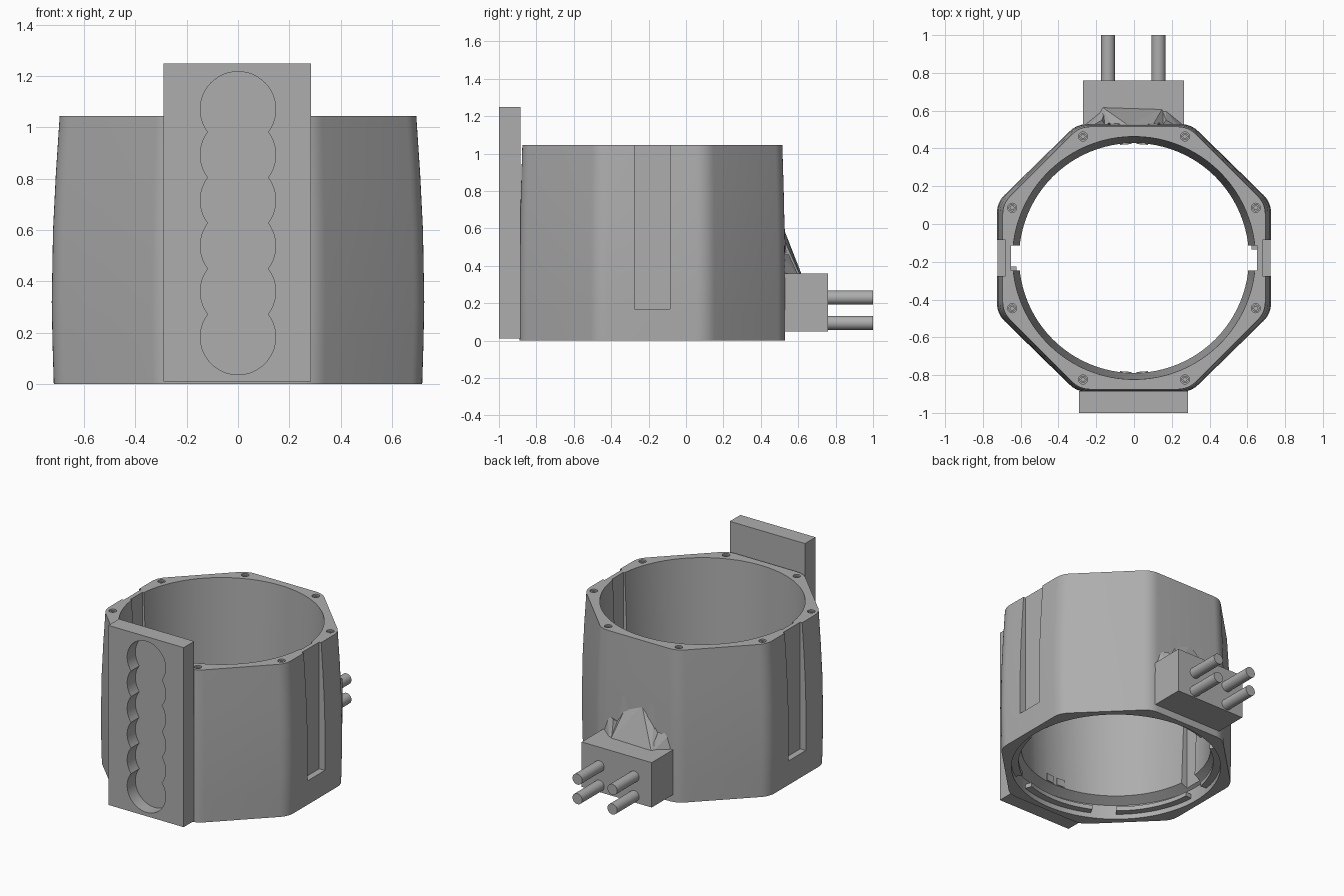
import bpy, bmesh, math
from mathutils import Vector, Matrix

if "Cube" in bpy.data.objects:
    bpy.data.objects.remove(bpy.data.objects["Cube"])

CY = -0.18          # centre of the sleeve in y
TOP = 1.045

grey = bpy.data.materials.new("mid grey")
grey.diffuse_color = (0.42, 0.42, 0.42, 1)
grey.use_nodes = True
grey.node_tree.nodes["Principled BSDF"].inputs["Base Color"].default_value = grey.diffuse_color


def make(name, bm, smooth=False):
    bmesh.ops.recalc_face_normals(bm, faces=bm.faces)
    me = bpy.data.meshes.new(name)
    bm.to_mesh(me)
    bm.free()
    me.materials.append(grey)
    ob = bpy.data.objects.new(name, me)
    bpy.context.collection.objects.link(ob)
    if smooth:
        soften(ob)
    return ob


def soften(ob):
    bpy.ops.object.select_all(action='DESELECT')
    ob.select_set(True)
    bpy.context.view_layer.objects.active = ob
    bpy.ops.object.shade_smooth_by_angle(angle=math.radians(25))


def loft(name, rings, smooth=False):
    """Closed solid through rings of equal point count."""
    bm = bmesh.new()
    vs = [[bm.verts.new(p) for p in r] for r in rings]
    n = len(vs[0])
    for a, b in zip(vs, vs[1:]):
        for i in range(n):
            bm.faces.new((a[i], a[(i + 1) % n], b[(i + 1) % n], b[i]))
    bm.faces.new(vs[0])
    bm.faces.new(vs[-1])
    return make(name, bm, smooth)


def circle(x, y, z, r, n):
    return [(x + r * math.cos(2 * math.pi * i / n),
             y + r * math.sin(2 * math.pi * i / n), z) for i in range(n)]


def lathe(name, x, y, profile, n=96):
    return loft(name, [circle(x, y, z, r, n) for z, r in profile], n > 12)


def rod_y(name, x, z, r, y0, y1, n=32):
    return loft(name, [[(x + r * math.cos(2 * math.pi * i / n), y,
                         z + r * math.sin(2 * math.pi * i / n)) for i in range(n)]
                       for y in (y0, y1)], True)


def box(name, x0, x1, y0, y1, z0, z1):
    return loft(name, [[(x0, y0, z), (x1, y0, z), (x1, y1, z), (x0, y1, z)]
                       for z in (z0, z1)])


def hull(name, pts):
    bm = bmesh.new()
    for p in pts:
        bm.verts.new(p)
    bmesh.ops.convex_hull(bm, input=bm.verts)
    return make(name, bm)


def cut(ob, cutters):
    for c in cutters:
        m = ob.modifiers.new("cut", 'BOOLEAN')
        m.operation, m.solver, m.object = 'DIFFERENCE', 'EXACT', c
        bpy.context.view_layer.objects.active = ob
        bpy.ops.object.modifier_apply(modifier=m.name)
        bpy.data.objects.remove(c)


def octagon(z, ax, ay, r=0.19, seg=6):
    """Rounded octagon with the given half width and half depth."""
    pts = []
    for k in range(8):
        a = math.radians(22.5 + 45 * k)
        d = (1 - r) / math.cos(math.radians(22.5))
        for s in range(seg + 1):
            t = a + math.radians(-22.5 + 45 * s / seg)
            pts.append((ax * (d * math.cos(a) + r * math.cos(t)),
                        CY + ay * (d * math.sin(a) + r * math.sin(t)), z))
    return pts


# Octagonal sleeve with a tapered bore and a stepped bottom recess
body = loft("sleeve_body", [octagon(0, .718, .71), octagon(.16, .723, .71),
                            octagon(.32, .726, .71), octagon(.6, .721, .707),
                            octagon(.82, .71, .702), octagon(TOP, .695, .695)])
cutters = [lathe("bore", 0, CY, [(-.1, .604), (.12, .608), (TOP, .643), (TOP + .1, .646)]),
           lathe("recess", 0, CY, [(-.1, .672), (.10, .672), (.14, .60)])]
# Side grooves, outside and inside
for s in (-1, 1):
    xs = sorted((s * .68, s * .85))
    cutters.append(box("groove", *xs, CY - .095, CY + .095, .17, 1.2))
    xs = sorted((s * .55, s * .65))
    cutters.append(box("inner_groove", *xs, CY - .065, CY + .065, -.1, 1.2))
# Screw holes in the rim
SCREWS = [(sx * x, CY + sy * y) for sx in (-1, 1) for sy in (-1, 1)
          for x, y in ((.27, .643), (.645, .266))]
cutters += [lathe("hole", x, y, [(TOP - .03, .024), (TOP + .05, .024)], 24) for x, y in SCREWS]
cut(body, cutters)
soften(body)

# Socket screws sunk in the rim
for x, y in SCREWS:
    screw = lathe("rim_screw", x, y, [(TOP - .035, .019), (TOP - .008, .019)], 24)
    cut(screw, [lathe("hex", x, y, [(TOP - .025, .011), (TOP + .02, .011)], 6)])


# Curved lugs inside the bottom recess
def arc_lug(name, a0, a1, r0, r1, z0, z1, n=12):
    rings = []
    for i in range(n + 1):
        t = math.radians(a0 + (a1 - a0) * i / n)
        rings.append([(r * math.cos(t), CY + r * math.sin(t), z)
                      for r, z in ((r0, z0), (r1, z0), (r1, z1), (r0, z1))])
    loft(name, rings, True)


for k in range(6):
    arc_lug("bottom_lug", 60 * k + 4, 60 * k + 50, .625, .675, .035, .065)
# Pairs of small stops on the front and back of the bore
for a in (90, 270):
    for s in (-1, 1):
        arc_lug("bore_stop", a + s * 1.2, a + s * 7, .603, .64, .14, .19, 4)

# Front plate with a scalloped pocket
plate = box("front_plate", -.29, .285, -1, -.885, .01, 1.25)
cut(plate, [rod_y("pocket", 0, .183 + .1775 * k, .147, -1.1, -.91, 48) for k in range(6)])
soften(plate)

# Rear connector block with four pins
box("rear_block", -.27, .265, .51, .76, .05, .36)
for x in (-.137, .13):
    for z in (.095, .23):
        rod_y("connector_pin", x, z, .037, .74, 1.0)

# Faceted fairing between block and sleeve
hull("fairing_core", [(-.17, .62, .35), (.15, .61, .35), (-.22, .53, .35), (.21, .53, .35),
                      (-.12, .525, .50), (.10, .525, .54), (-.03, .522, .60), (0, .50, .35)])
for s in (-1, 1):
    hull("fairing_fin", [(s * .25, .535, .35), (s * .17, .60, .35), (s * .15, .60, .35),
                         (s * .26, .51, .35), (s * .24, .51, .46), (s * .17, .55, .46),
                         (s * .15, .52, .44)])
    hull("fairing_spike", [(s * .05, .535, .45), (s * .14, .535, .45), (s * .1, .50, .45),
                           (s * .11, .522, .72)])
